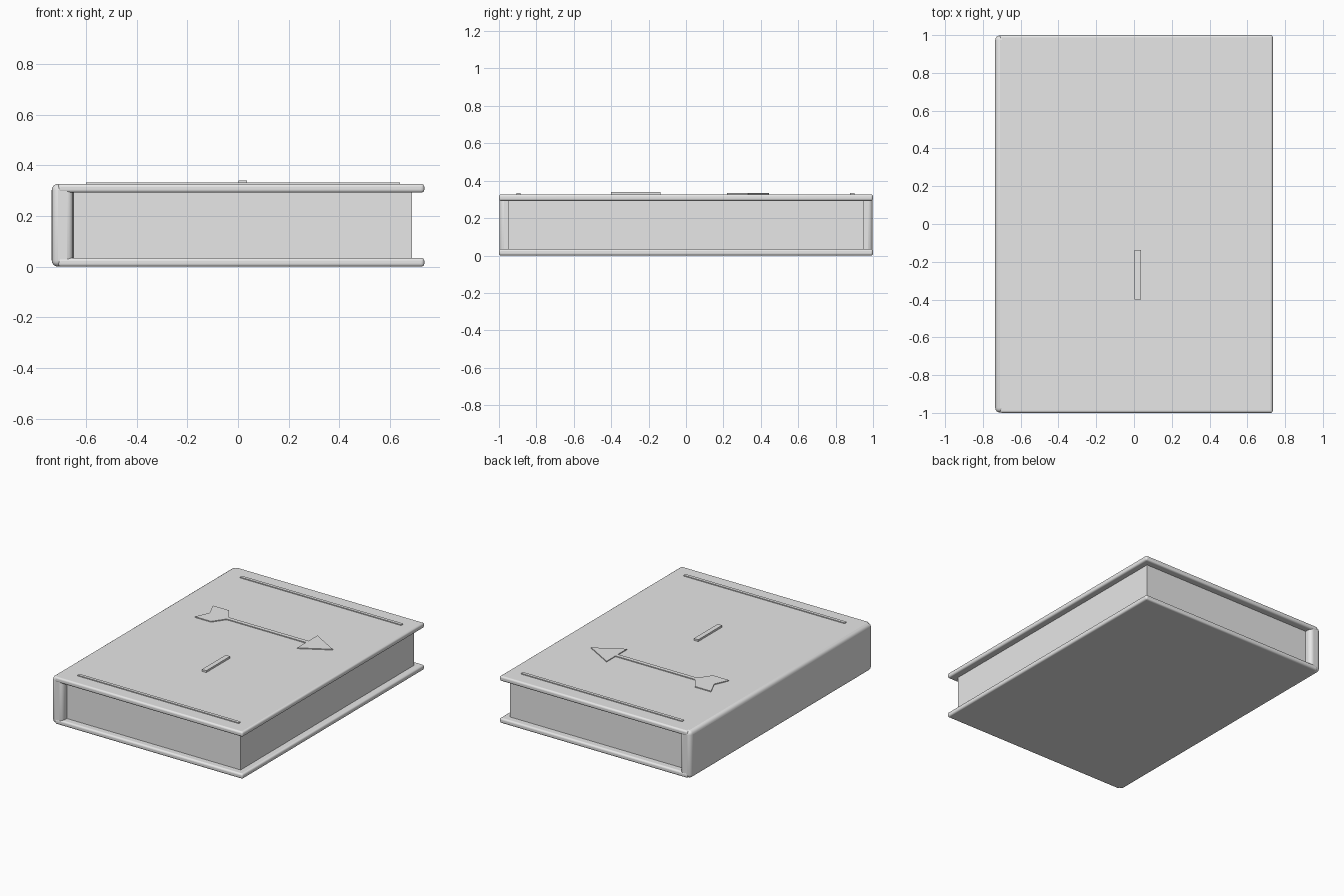
import bpy, bmesh

# Remove the default cube only
cube = bpy.data.objects.get("Cube")
if cube:
    bpy.data.objects.remove(cube, do_unlink=True)

grey = bpy.data.materials.new("plain grey")
grey.use_nodes = True
grey.diffuse_color = (0.8, 0.8, 0.8, 1)
grey.node_tree.nodes["Principled BSDF"].inputs["Base Color"].default_value = grey.diffuse_color

TOP = 0.327      # upper face of the front cover
COVER = 0.035    # cover thickness


def prism(name, outline, z0, z1, rounding=0.0):
    """Extrude a flat outline from z0 to z1, with optional rounded edges."""
    bm = bmesh.new()
    face = bm.faces.new([bm.verts.new((x, y, z0)) for x, y in outline])
    side = bmesh.ops.extrude_face_region(bm, geom=[face])["geom"]
    verts = [g for g in side if isinstance(g, bmesh.types.BMVert)]
    bmesh.ops.translate(bm, verts=verts, vec=(0, 0, z1 - z0))
    bmesh.ops.recalc_face_normals(bm, faces=bm.faces)
    mesh = bpy.data.meshes.new(name)
    bm.to_mesh(mesh)
    bm.free()
    mesh.materials.append(grey)
    obj = bpy.data.objects.new(name, mesh)
    bpy.context.collection.objects.link(obj)
    if rounding:
        bevel = obj.modifiers.new("rounded edges", "BEVEL")
        bevel.width = rounding
        bevel.segments = 4
        bpy.ops.object.select_all(action="DESELECT")
        obj.select_set(True)
        bpy.context.view_layer.objects.active = obj
        bpy.ops.object.shade_smooth_by_angle()
    return obj


def rect(x0, x1, y0, y1):
    return [(x0, y0), (x1, y0), (x1, y1), (x0, y1)]


# Covers, spine and page block
for name, z in (("back_cover", 0), ("front_cover", TOP - COVER)):
    prism(name, rect(-0.71, 0.735, -1, 1), z, z + COVER, 0.012)
prism("spine", rect(-0.735, -0.65, -0.998, 0.998), 0, TOP, 0.025)
prism("page_block", rect(-0.67, 0.687, -0.952, 0.95), 0.02, TOP - 0.02)

# Raised decoration on the front cover
for name, y in (("lower_bar", -0.895), ("upper_bar", 0.889)):
    prism(name, rect(-0.6, 0.64, y - 0.011, y + 0.011), TOP - 0.01, TOP + 0.006)
prism("short_bar", rect(0.002, 0.036, -0.4, -0.137), TOP - 0.01, TOP + 0.013)

# Arrow: upper half of the outline, mirrored across its centre line
MID = 0.332
half = [(-0.37, 0.1), (-0.31, 0.014), (0.3, 0.014), (0.3, 0.112)]
upper = [(-0.495, 0.1)] + half
outline = ([(-0.45, MID)] + [(x, MID + d) for x, d in upper]
           + [(0.497, MID)] + [(x, MID - d) for x, d in reversed(upper)])
prism("arrow", outline, TOP - 0.01, TOP + 0.006)
